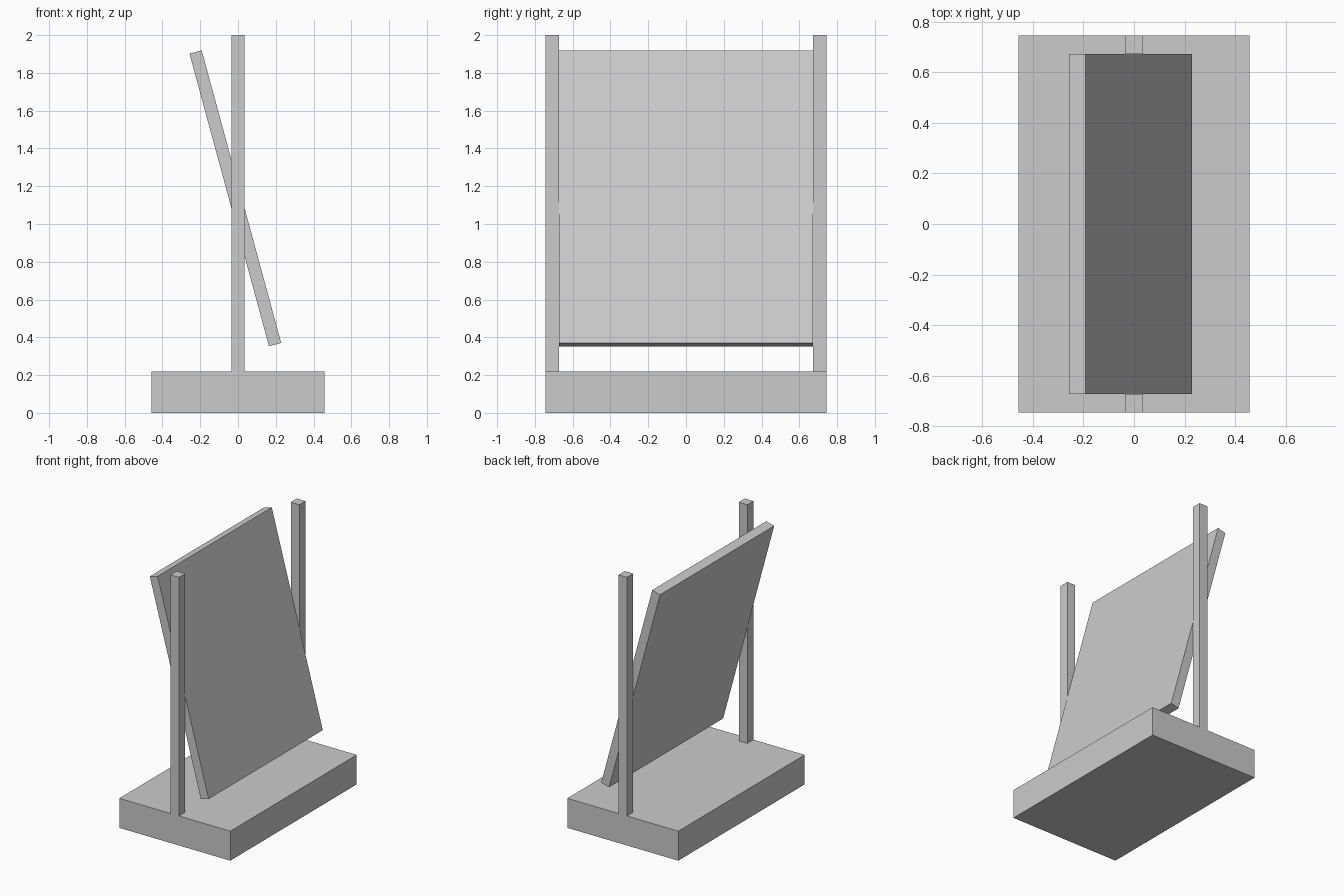
import bpy
from math import radians

if "Cube" in bpy.data.objects:
    bpy.data.objects.remove(bpy.data.objects["Cube"])


def box(name, size, centre, tilt=0.0):
    bpy.ops.mesh.primitive_cube_add(size=1, location=centre)
    ob = bpy.context.object
    ob.name = name
    ob.scale = size
    bpy.ops.object.transform_apply(location=False, rotation=False, scale=True)
    ob.rotation_euler.y = radians(tilt)
    return ob


# Heavy base slab
box("base", (0.916, 1.49, 0.22), (0, 0, 0.11))

# Upright posts at both ends
for side, name in ((-1, "front_post"), (1, "back_post")):
    box(name, (0.07, 0.073, 1.78), (0, side * 0.7085, 1.11))

# Tilted panel held between the posts
box("tilted_panel", (0.067, 1.345, 1.605), (-0.014, 0, 1.136), -15.2)
